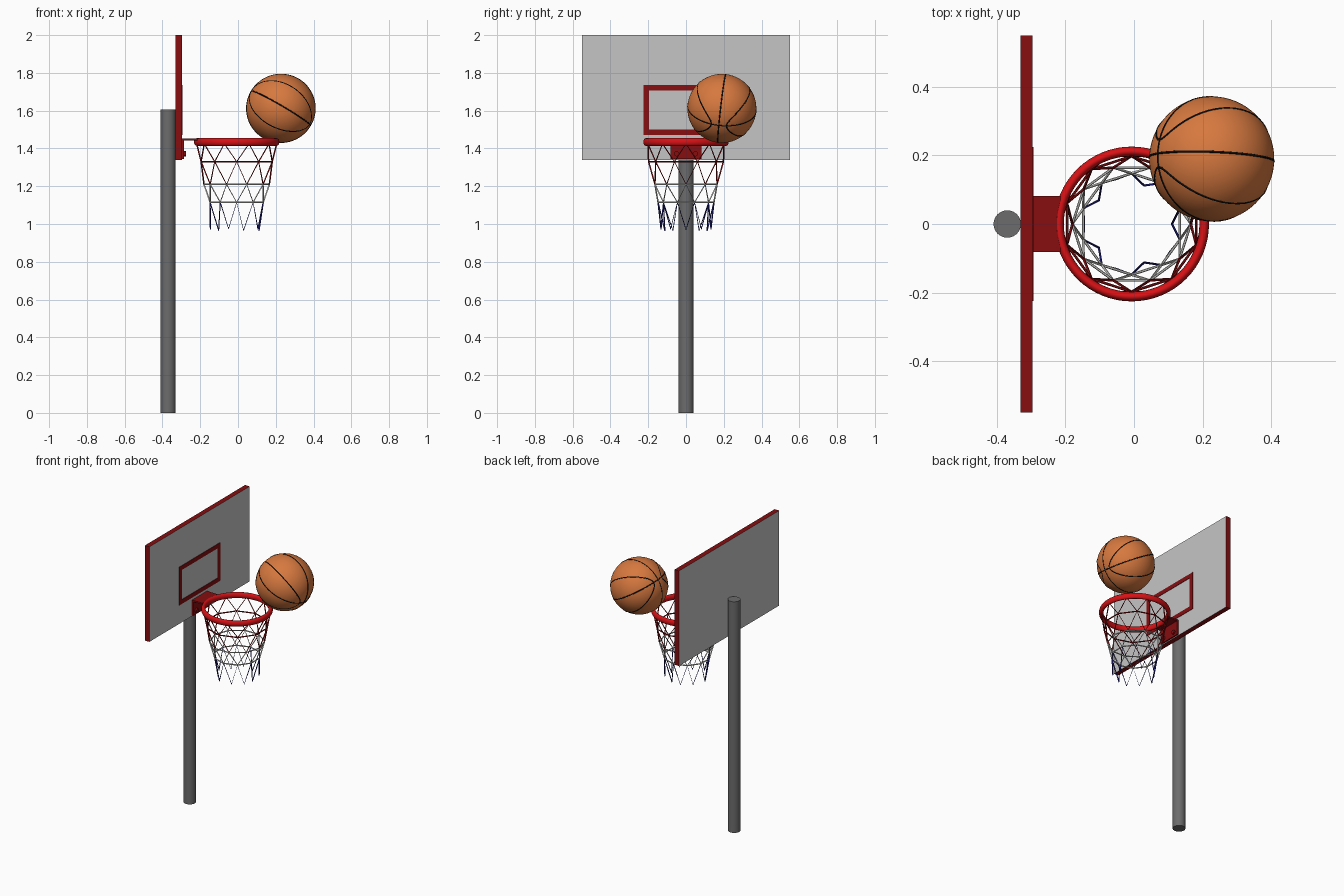
import bpy, bmesh, math
from mathutils import Vector

if "Cube" in bpy.data.objects:
    bpy.data.objects.remove(bpy.data.objects["Cube"])


def material(name, rgb):
    m = bpy.data.materials.new(name)
    m.diffuse_color = (*rgb, 1)
    m.use_nodes = True
    m.node_tree.nodes["Principled BSDF"].inputs["Base Color"].default_value = m.diffuse_color
    return m


GRAY = material("board_gray", (0.56, 0.56, 0.56))
STEEL = material("pole_gray", (0.15, 0.15, 0.15))
DARK_RED = material("dark_red", (0.24, 0.004, 0.005))
RED = material("rim_red", (0.68, 0.006, 0.008))
ORANGE = material("ball_orange", (0.68, 0.19, 0.05))
BLACK = material("seam_black", (0.005, 0.005, 0.005))
WHITE = material("net_white", (0.62, 0.62, 0.6))
NAVY = material("net_blue", (0.012, 0.012, 0.2))


def box(name, lo, hi, mat):
    lo, hi = Vector(lo), Vector(hi)
    bpy.ops.mesh.primitive_cube_add(size=1, location=(lo + hi) / 2)
    ob = bpy.context.object
    ob.name = name
    ob.scale = hi - lo
    bpy.ops.object.transform_apply(location=False, rotation=False, scale=True)
    ob.data.materials.append(mat)
    return ob


def cylinder(name, radius, depth, loc, mat, rot=(0, 0, 0), sides=32):
    bpy.ops.mesh.primitive_cylinder_add(vertices=sides, radius=radius, depth=depth,
                                        location=loc, rotation=rot)
    ob = bpy.context.object
    ob.name = name
    ob.data.materials.append(mat)
    bpy.ops.object.shade_smooth_by_angle()
    return ob


def wires(name, paths, radius, mat):
    """Round wires along a list of (points, closed) paths, as one mesh."""
    cu = bpy.data.curves.new(name, 'CURVE')
    cu.dimensions = '3D'
    cu.bevel_depth = radius
    cu.bevel_resolution = 1
    cu.use_fill_caps = True
    for pts, closed in paths:
        s = cu.splines.new('POLY')
        s.points.add(len(pts) - 1)
        for p, co in zip(s.points, pts):
            p.co = (*co, 1)
        s.use_cyclic_u = closed
    cu.materials.append(mat)
    ob = bpy.data.objects.new(name, cu)
    bpy.context.collection.objects.link(ob)
    bpy.ops.object.select_all(action='DESELECT')
    ob.select_set(True)
    bpy.context.view_layer.objects.active = ob
    bpy.ops.object.convert(target='MESH')
    bpy.ops.object.shade_smooth_by_angle()
    return ob


# Pole
cylinder("pole", 0.04, 1.605, (-0.37, 0, 0.8025), STEEL)

# Backboard: gray front and back, dark red edges
board = box("backboard", (-0.331, -0.55, 1.34), (-0.296, 0.55, 2.0), DARK_RED)
board.data.materials.append(GRAY)
for f in board.data.polygons:
    f.material_index = 1 if abs(f.normal.x) > 0.5 else 0

# Target rectangle
X0, X1 = -0.297, -0.293
for i, s in enumerate((-1, 1)):
    y0, y1 = sorted((s * 0.225, s * 0.196))
    box("target_side_%d" % i, (X0, y0, 1.47), (X1, y1, 1.735), DARK_RED)
for i, z in enumerate((1.47, 1.706)):
    box("target_bar_%d" % i, (X0, -0.196, z), (X1, 0.196, z + 0.029), DARK_RED)

# Rim bracket with bolts
box("bracket_plate", (-0.298, -0.082, 1.345), (-0.286, 0.082, 1.452), DARK_RED)
box("bracket_arm", (-0.298, -0.082, 1.442), (-0.215, 0.082, 1.452), DARK_RED)
for i, y in enumerate((-0.05, 0.05)):
    cylinder("bracket_bolt_%d" % i, 0.014, 0.012, (-0.281, y, 1.372), DARK_RED,
             (0, math.pi / 2, 0), 12)

# Rim: ring with an upright oval section
CX = -0.007
bpy.ops.mesh.primitive_torus_add(major_radius=0.212, minor_radius=0.014, major_segments=64,
                                 minor_segments=16, location=(CX, 0, 1.434))
rim = bpy.context.object
rim.name = "rim"
rim.scale.z = 1.45
rim.data.materials.append(RED)
bpy.ops.object.shade_smooth()

# Net: staggered rows of ten knots joined by zigzags and rings
N = 10


def knot(k, r, z):
    a = 2 * math.pi * k / N
    return Vector((CX + r * math.cos(a), r * math.sin(a), z))


def row(offset, r, z):
    return [knot(k + offset, r, z) for k in range(N)]


def zigzag(upper, lower, shift):
    """Closed path alternating upper and lower knots."""
    pts = []
    for k in range(N):
        pts += [upper[k], lower[(k + shift) % N]]
    return pts, True


top = row(0, 0.212, 1.425)
row1 = row(0.5, 0.198, 1.33)
row2 = row(0, 0.173, 1.21)
row3 = row(0.5, 0.148, 1.115)
tips = [knot(k, 0.118 if k % 2 == 0 else 0.139, 0.966 if k % 2 == 0 else 0.975)
        for k in range(N)]
wires("net_top", [zigzag(top, row1, 0), zigzag(row1, row2, 1), (row1, True)], 0.004, DARK_RED)
wires("net_middle", [zigzag(row2, row3, 0), (row2, True), (row3, True)], 0.004, WHITE)
wires("net_tips", [zigzag(row3, tips, 1)], 0.0035, NAVY)

# Ball
C, R = Vector((0.227, 0.19, 1.612)), 0.1825
bpy.ops.mesh.primitive_uv_sphere_add(segments=64, ring_count=32, radius=R, location=C)
ball = bpy.context.object
ball.name = "ball"
ball.data.materials.append(ORANGE)
bpy.ops.object.shade_smooth()

# Ball seams: two great circles crossing at the pole axis and two long ovals
P = Vector((0.87, -0.09, -0.5)).normalized()
T = Vector((0.5, 0.08, 0.86))
T = (T - P * T.dot(P)).normalized()
F = P.cross(T)


def seam(axis, u, v):
    pts = []
    for i in range(128):
        t = 2 * math.pi * i / 128
        d = (axis + u * math.cos(t) + v * math.sin(t)).normalized()
        pts.append(C + d * (R - 0.0025))
    return pts, True


zero = Vector((0, 0, 0))
long_u, short_v = P * math.tan(math.radians(77)), T * math.tan(math.radians(40))
wires("ball_seams", [seam(zero, P, T), seam(zero, P, F),
                     seam(F, long_u, short_v), seam(-F, long_u, short_v)], 0.0045, BLACK)
